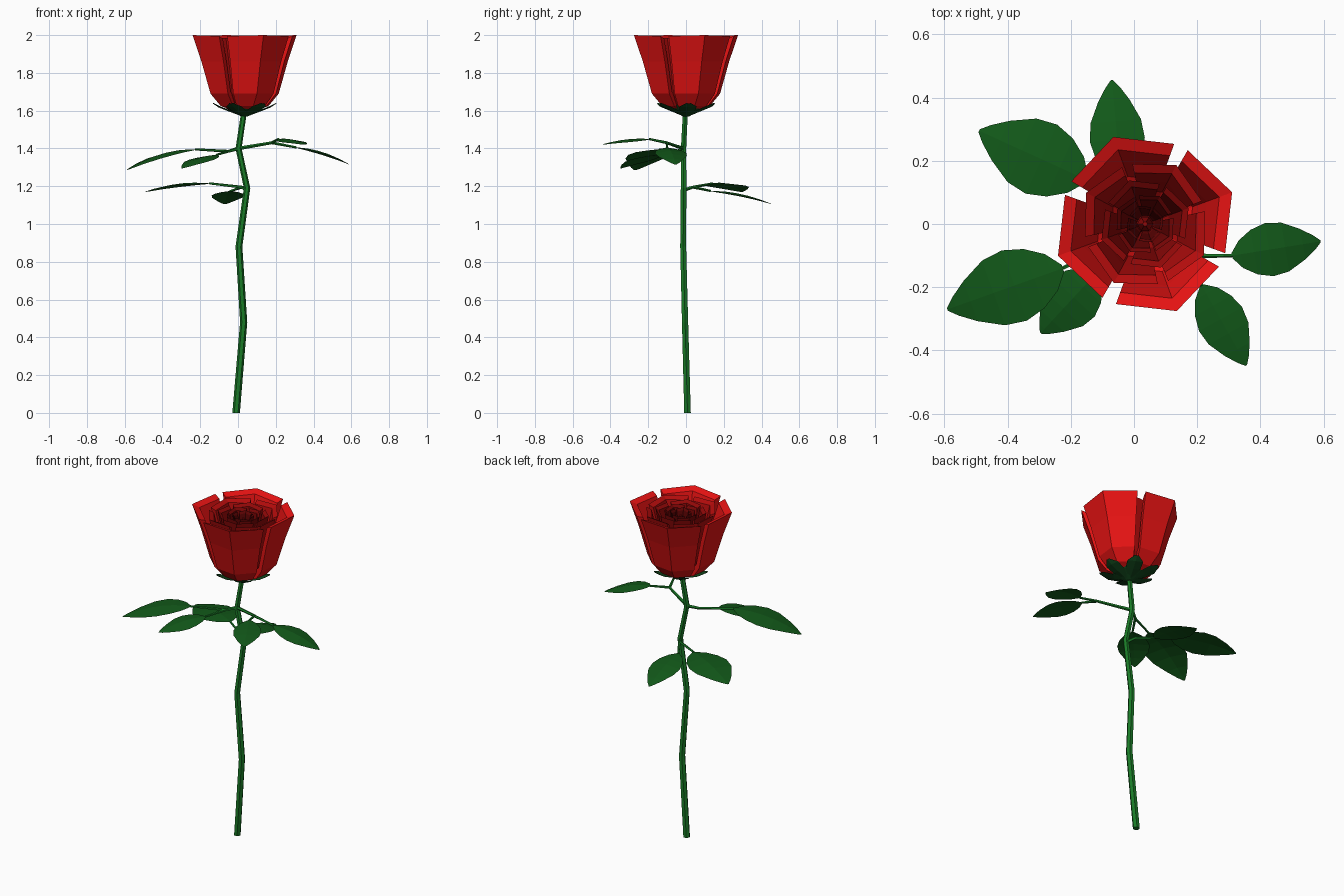
import bpy, bmesh, math
from mathutils import Vector

if "Cube" in bpy.data.objects:
    bpy.data.objects.remove(bpy.data.objects["Cube"])


def material(name, rgb):
    m = bpy.data.materials.new(name)
    m.diffuse_color = (*rgb, 1)
    m.use_nodes = True
    m.node_tree.nodes["Principled BSDF"].inputs["Base Color"].default_value = m.diffuse_color
    return m


STEM = material("stem_green", (0.01, 0.2, 0.02))
LEAF = material("leaf_green", (0.006, 0.1, 0.01))
SEPAL = material("sepal_green", (0.005, 0.055, 0.01))
REDS = [material(f"petal_red_{i}", (v, v * 0.008, v * 0.008))
        for i, v in enumerate((0.8, 0.45, 0.28, 0.18, 0.12, 0.3))]


def make(name, verts, faces, mat, closed=True):
    me = bpy.data.meshes.new(name)
    me.from_pydata([tuple(v) for v in verts], [], faces)
    if closed:
        bm = bmesh.new()
        bm.from_mesh(me)
        bmesh.ops.recalc_face_normals(bm, faces=bm.faces)
        bm.to_mesh(me)
        bm.free()
    me.materials.append(mat)
    ob = bpy.data.objects.new(name, me)
    bpy.context.collection.objects.link(ob)
    return ob


def tube(name, path, radii, sides, mat):
    """Faceted tube following a path, capped at both ends."""
    pts = [Vector(p) for p in path]
    verts, faces = [], []
    n = len(pts)
    for i, p in enumerate(pts):
        t = (pts[min(i + 1, n - 1)] - pts[max(i - 1, 0)]).normalized()
        if i == 0 and p.z == 0:
            t = Vector((0, 0, 1))
        ref = Vector((0, 1, 0)) if abs(t.z) > 0.7 else Vector((0, 0, 1))
        u = t.cross(ref).normalized()
        v = t.cross(u)
        for k in range(sides):
            a = math.tau * k / sides
            verts.append(p + radii[i] * (u * math.cos(a) + v * math.sin(a)))
    for i in range(n - 1):
        for k in range(sides):
            j = (k + 1) % sides
            faces.append((i * sides + k, i * sides + j,
                          (i + 1) * sides + j, (i + 1) * sides + k))
    faces += [tuple(range(sides)), tuple(range((n - 1) * sides, n * sides))]
    return make(name, verts, faces, mat)


# Crooked main stem
tube("stem", [(-0.01, 0.008, 0), (0.03, -0.005, 0.48), (0.005, -0.015, 0.88),
              (0.048, -0.013, 1.19), (0.003, -0.013, 1.4), (0.033, -0.003, 1.6)],
     [0.02, 0.019, 0.018, 0.017, 0.016, 0.015], 6, STEM)

# Leaves: arched sheets, outline given as (fraction along, half-width fraction)
OUTLINE = [(0, 0.1), (0.1, 0.52), (0.25, 0.84), (0.42, 1), (0.6, 0.92),
           (0.8, 0.57), (0.93, 0.26), (1, 0.04)]


def leaf(name, base, tip, half, arch):
    b, t = Vector(base), Vector(tip)
    side = Vector((0, 0, 1)).cross(t - b).normalized()
    verts, faces = [], []
    for f, w in OUTLINE:
        c = b.lerp(t, f) + Vector((0, 0, arch * 4 * f * (1 - f)))
        drop = Vector((0, 0, -0.012 * w))
        verts += [c - side * half * w + drop, c, c + side * half * w + drop]
    for i in range(len(OUTLINE) - 1):
        for k in (0, 1):
            a = i * 3 + k
            faces.append((a, a + 3, a + 4, a + 1))
    make(name, verts, faces, LEAF, closed=False)


# Each branch: stem joint, fork, then two leaves (base, tip, half width, arch)
BRANCHES = [
    ("low_back", (0.045, -0.01, 1.18), (0.02, 0.035, 1.195),
     [((-0.15, 0.14, 1.215), (-0.49, 0.295, 1.17), 0.12, 0.02),
      ((-0.04, 0.13, 1.175), (-0.07, 0.455, 1.105), 0.087, 0.018)]),
    ("left", (0.003, -0.013, 1.4), (-0.05, -0.05, 1.385),
     [((-0.225, -0.14, 1.395), (-0.59, -0.27, 1.285), 0.118, 0.03),
      ((-0.115, -0.15, 1.365), (-0.295, -0.345, 1.295), 0.09, 0.018)]),
    ("right", (0.003, -0.013, 1.4), (0.18, -0.1, 1.43),
     [((0.31, -0.1, 1.405), (0.59, -0.055, 1.315), 0.085, 0.02),
      ((0.215, -0.195, 1.45), (0.355, -0.447, 1.42), 0.078, 0.012)]),
]
for name, joint, fork, leaves in BRANCHES:
    tube(f"{name}_branch", [joint, fork], [0.01, 0.008], 5, STEM)
    for i, (base, tip, half, arch) in enumerate(leaves):
        tube(f"{name}_stalk_{i}", [fork, base], [0.008, 0.006], 5, STEM)
        leaf(f"{name}_leaf_{i}", base, tip, half, arch)

# Bloom: nested rings of four thick petals, profile runs up outside, down inside
CX, CY = 0.035, 0.0
PROFILE = [(0.04, 1.59), (0.135, 1.625), (0.192, 1.69), (0.243, 1.86),
           (0.293, 2.0), (0.25, 1.985), (0.208, 1.86), (0.16, 1.7), (0.04, 1.63)]


def polar(r, a, z):
    return Vector((CX + r * math.cos(a), CY + r * math.sin(a), z))


def petal(name, angle, scale, top, mat):
    verts, faces = [], []
    n = len(PROFILE)
    for off, f in ((-40, 0.92), (0, 1), (40, 0.92)):
        for r, z in PROFILE:
            zz = 1.59 + (z - 1.59) * (top - 1.59) / 0.41
            if off and z > 1.98:
                zz -= 0.005
            verts.append(polar(r * scale * f, math.radians(angle + off), zz))
    for c in (0, 1):
        for k in range(n):
            j = (k + 1) % n
            faces.append((c * n + k, c * n + j, (c + 1) * n + j, (c + 1) * n + k))
    for c in (0, 2):
        for k in range(n // 2):
            a, b, d, e = k, k + 1, n - 2 - k, n - 1 - k
            quad = [c * n + a, c * n + b, c * n + d, c * n + e]
            if b == d:
                quad = quad[:2] + quad[3:]
            faces.append(tuple(quad))
            if b >= d:
                break
    make(name, verts, faces, mat)


RINGS = [(1, 2.0, 20), (0.72, 1.985, 62), (0.5, 1.98, 20),
         (0.34, 1.975, 62), (0.21, 1.97, 20)]
for i, (scale, top, turn) in enumerate(RINGS):
    for k in range(4):
        petal(f"petal_ring_{i}_{k}", turn + 90 * k, scale, top, REDS[i])

# Bud core
tube("bud_core", [(CX, CY, 1.6), (CX, CY, 1.8), (CX, CY, 1.95)],
     [0.03, 0.025, 0.008], 6, REDS[5])

# Calyx cup and sepals
tube("calyx_cup", [(CX, CY, 1.57), (CX, CY, 1.605), (CX, CY, 1.63)],
     [0.018, 0.085, 0.11], 10, SEPAL)
for k in range(6):
    a = math.radians(60 * k + 5)
    verts, faces = [], []
    for r, w, z in ((0.02, 0.5, 1.572), (0.09, 0.48, 1.598),
                    (0.14, 0.33, 1.618), (0.168, 0.06, 1.637)):
        verts += [polar(r, a - w, z + 0.004), polar(r, a, z), polar(r, a + w, z + 0.004)]
    for i in range(3):
        for j in (0, 1):
            q = i * 3 + j
            faces.append((q, q + 1, q + 4, q + 3))
    make(f"sepal_{k}", verts, faces, SEPAL, closed=False)
